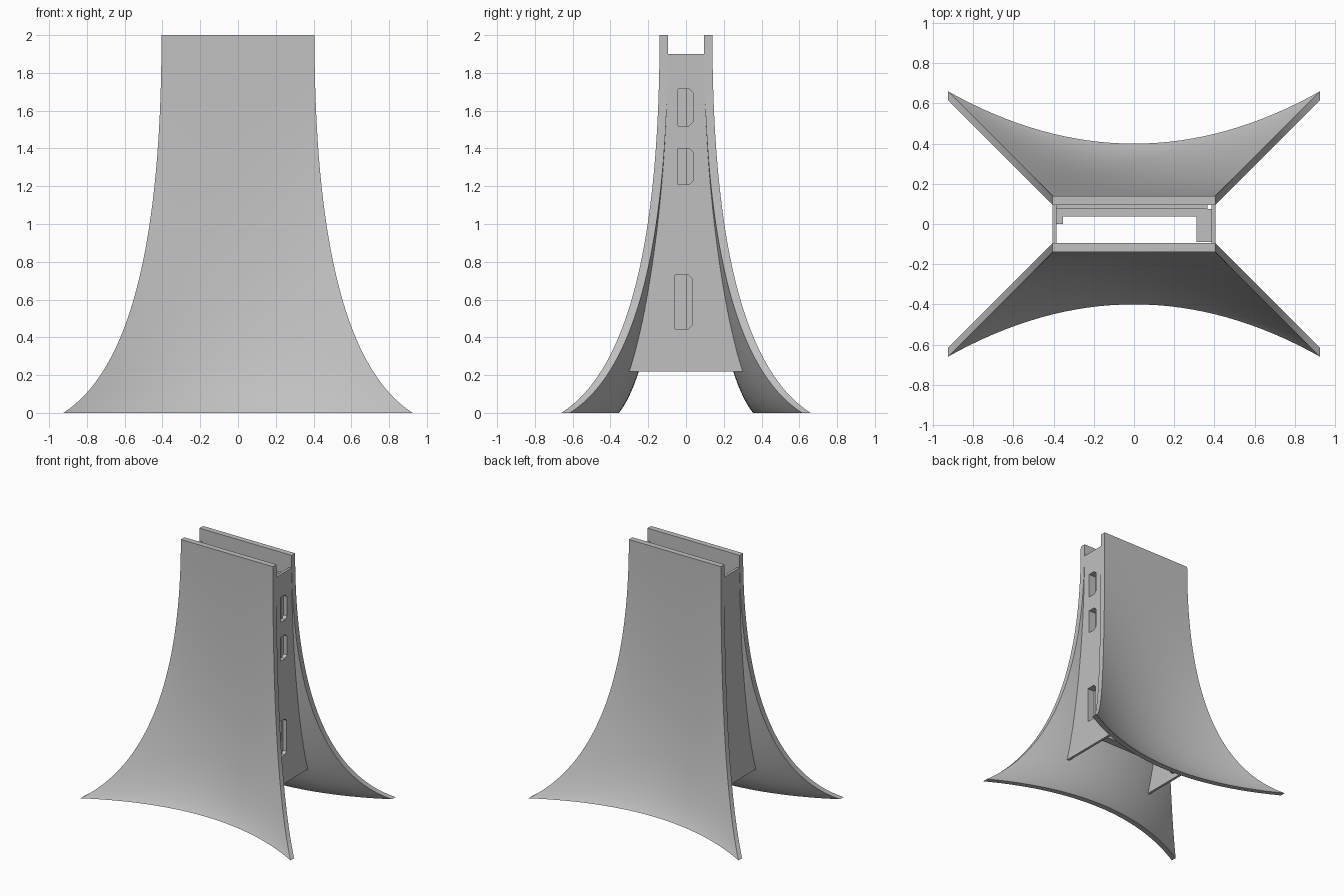
import bpy, bmesh, math

if "Cube" in bpy.data.objects:
    bpy.data.objects.remove(bpy.data.objects["Cube"], do_unlink=True)

GREY = bpy.data.materials.new("plain grey")
GREY.use_nodes = True
COLOUR = (0.53, 0.53, 0.53, 1)
GREY.diffuse_color = COLOUR
GREY.node_tree.nodes["Principled BSDF"].inputs["Base Color"].default_value = COLOUR

TOP_X, TOP_Y, SPREAD, THICK = 0.405, 0.14, 0.52, 0.045
BEND = 0.33     # height of the control point of the flare curve
WALL = 0.02


def flare(z):
    """Outward spread of the corner edge at height z."""
    a, b = 2 - 2 * BEND, 4 - 2 * BEND
    u = (b - math.sqrt(max(b * b - 4 * a * (2 - z), 0))) / (2 * a)
    return SPREAD * u * u


def shell_y(s, t):
    """Depth of the outer surface at fraction s of the half width."""
    return TOP_Y + t * (0.5 + 0.5 * s * s)


def finish(name, bm):
    bmesh.ops.recalc_face_normals(bm, faces=bm.faces)
    mesh = bpy.data.meshes.new(name)
    bm.to_mesh(mesh)
    bm.free()
    mesh.materials.append(GREY)
    ob = bpy.data.objects.new(name, mesh)
    bpy.context.collection.objects.link(ob)
    return ob


def prism(name, outline, x0, x1):
    """Extrude a (y, z) outline along x."""
    bm = bmesh.new()
    face = bm.faces.new([bm.verts.new((x0, y, z)) for y, z in outline])
    moved = bmesh.ops.extrude_face_region(bm, geom=[face])["geom"]
    verts = [v for v in moved if isinstance(v, bmesh.types.BMVert)]
    bmesh.ops.translate(bm, verts=verts, vec=(x1 - x0, 0, 0))
    return finish(name, bm)


def box(name, x, y, z):
    outline = [(y[0], z[0]), (y[1], z[0]), (y[1], z[1]), (y[0], z[1])]
    return prism(name, outline, *x)


def shell(name, side):
    """Flared sheet, thickened towards the middle."""
    rows, cols = 48, 32
    bm = bmesh.new()
    grid = []
    for i in range(rows + 1):
        z = 2 * (1 - i / rows) ** 1.5
        t = flare(z)
        row = []
        for j in range(cols + 1):
            s = 2 * j / cols - 1
            row.append(bm.verts.new((s * (TOP_X + t), side * shell_y(s, t), z)))
        grid.append(row)
    for a, b in zip(grid, grid[1:]):
        for j in range(cols):
            bm.faces.new((a[j], a[j + 1], b[j + 1], b[j]))
    moved = bmesh.ops.extrude_face_region(bm, geom=bm.faces[:], use_keep_orig=True)["geom"]
    verts = [v for v in moved if isinstance(v, bmesh.types.BMVert)]
    bmesh.ops.translate(bm, verts=verts, vec=(0, -side * THICK, 0))
    ob = finish(name, bm)
    bpy.ops.object.select_all(action="DESELECT")
    ob.select_set(True)
    bpy.context.view_layer.objects.active = ob
    bpy.ops.object.shade_smooth_by_angle(angle=math.radians(30))
    return ob


def wall_outline(low, high, steps=30):
    """End wall fitted between the inner faces of the shells."""
    right = []
    for i in range(steps + 1):
        z = low + (high - low) * i / steps
        t = flare(z)
        right.append((shell_y(TOP_X / (TOP_X + t), t) - THICK + 0.002, z))
    return right + [(-y, z) for y, z in reversed(right)]


def cut(ob, cutter):
    mod = ob.modifiers.new("port", "BOOLEAN")
    mod.operation = "DIFFERENCE"
    mod.solver = "EXACT"
    mod.object = cutter
    bpy.context.view_layer.objects.active = ob
    bpy.ops.object.modifier_apply(modifier=mod.name)


# Flared front and back shells
shell("front_shell", -1)
shell("back_shell", 1)

# End walls
left_wall = prism("left_end_wall", wall_outline(0.22, 1.9), TOP_X - WALL, TOP_X)
prism("right_end_wall", wall_outline(0.22, 1.9), -TOP_X, WALL - TOP_X)

# Inner block behind the ports, and the mounting board with its rails
port_block = box("port_block", (0.31, TOP_X - WALL), (-0.09, 0.04), (0.38, 1.8))
box("mounting_board", (-0.385, 0.385), (0.037, 0.075), (0.26, 1.8))
box("board_rail", (-0.385, 0.365), (0.075, 0.1), (0.26, 1.84))
box("right_post", (-0.385, -0.353), (0, 0.037), (0.26, 1.8))

# Port recesses with chamfered corners and a deeper slot
for y0, y1, z0, z1 in ((-0.042, 0.037, 1.52, 1.715),
                       (-0.042, 0.037, 1.21, 1.4),
                       (-0.058, 0.032, 0.445, 0.73)):
    c = 0.02
    outline = [(y0, z0), (y1 - c, z0), (y1, z0 + c),
               (y1, z1 - c), (y1 - c, z1), (y0, z1)]
    opening = prism("port_cutter", outline, 0.375, 0.45)
    slot = box("slot_cutter", (0.345, 0.38), (y0, 0.002), (z0, z1))
    cut(left_wall, opening)
    cut(port_block, opening)
    cut(port_block, slot)
    for cutter in (opening, slot):
        bpy.data.objects.remove(cutter, do_unlink=True)
